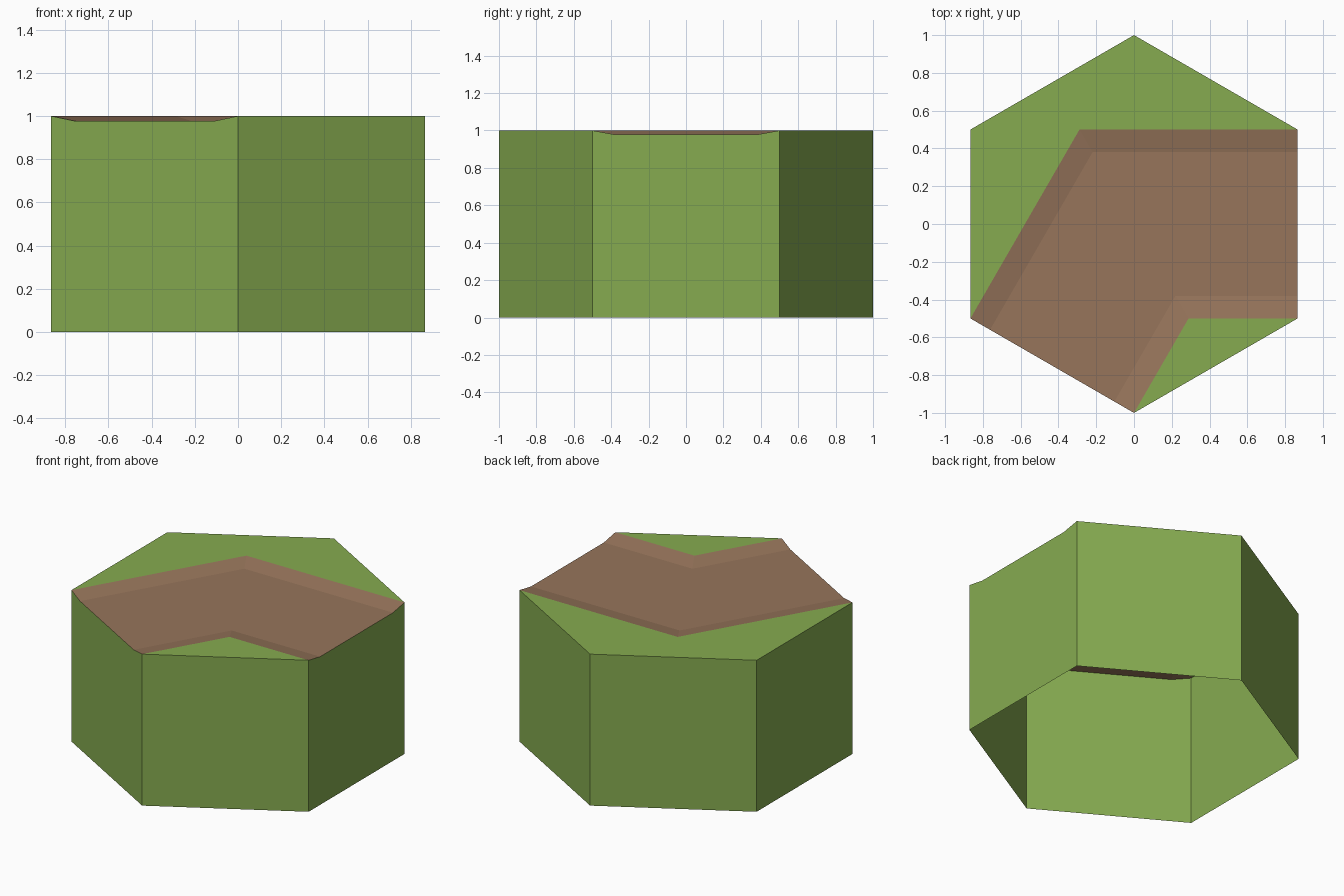
import bpy, math
from mathutils import Vector

if "Cube" in bpy.data.objects:
    bpy.data.objects.remove(bpy.data.objects["Cube"])

HEIGHT, DEPTH, BANK = 1.0, 0.022, 0.12


def srgb(*rgb):
    return [((c / 255 + 0.055) / 1.055) ** 2.4 for c in rgb] + [1.0]


def material(name, color):
    m = bpy.data.materials.new(name)
    m.diffuse_color = color
    m.use_nodes = True
    m.node_tree.nodes["Principled BSDF"].inputs["Base Color"].default_value = m.diffuse_color
    return m


def add_part(name, faces, mat):
    """Make a flat-faced object from lists of corner points."""
    verts, polys = [], []
    for f in faces:
        idx = []
        for p in f:
            key = tuple(round(c, 5) for c in p)
            if key not in verts:
                verts.append(key)
            idx.append(verts.index(key))
        polys.append(idx)
    me = bpy.data.meshes.new(name)
    me.from_pydata(verts, [], polys)
    me.materials.append(mat)
    ob = bpy.data.objects.new(name, me)
    bpy.context.collection.objects.link(ob)


green = material("grass green", srgb(134, 171, 80))
brown = material("dirt brown", srgb(151, 117, 91))

# Hexagon corners, counter-clockwise from the right front corner
corners = [Vector((math.cos(math.radians(a)), math.sin(math.radians(a)), HEIGHT))
           for a in range(-30, 330, 60)]
right_front, right_back, back, left_back, left_front, front = corners
bend_outer = Vector((-math.tan(math.radians(30)) / 2, 0.5, HEIGHT))
bend_inner = Vector((-bend_outer.x, -0.5, HEIGHT))


def channel(a, b):
    """Sunken cross-section between two rim points."""
    drop = Vector((0, 0, -DEPTH))
    return [a, a.lerp(b, BANK) + drop, a.lerp(b, 1 - BANK) + drop, b]


# Side walls, open below, notched where the path leaves the tile
walls = []
for i, a in enumerate(corners):
    b = corners[(i + 1) % 6]
    rim = channel(b, a) if i in (0, 4) else [b, a]
    walls.append([Vector((a.x, a.y, 0)), Vector((b.x, b.y, 0))] + rim)
add_part("side_walls", walls, green)

# Grass on both sides of the path
add_part("grass_top", [
    [left_front, bend_outer, right_back, back, left_back],
    [front, right_front, bend_inner]], green)

# Sunken bent path: three cross-sections joined
stations = [channel(left_front, front), channel(bend_outer, bend_inner),
            channel(right_back, right_front)]
path = []
for s, t in zip(stations, stations[1:]):
    for k in range(3):
        path.append([s[k], s[k + 1], t[k + 1], t[k]])
add_part("dirt_path", path, brown)
